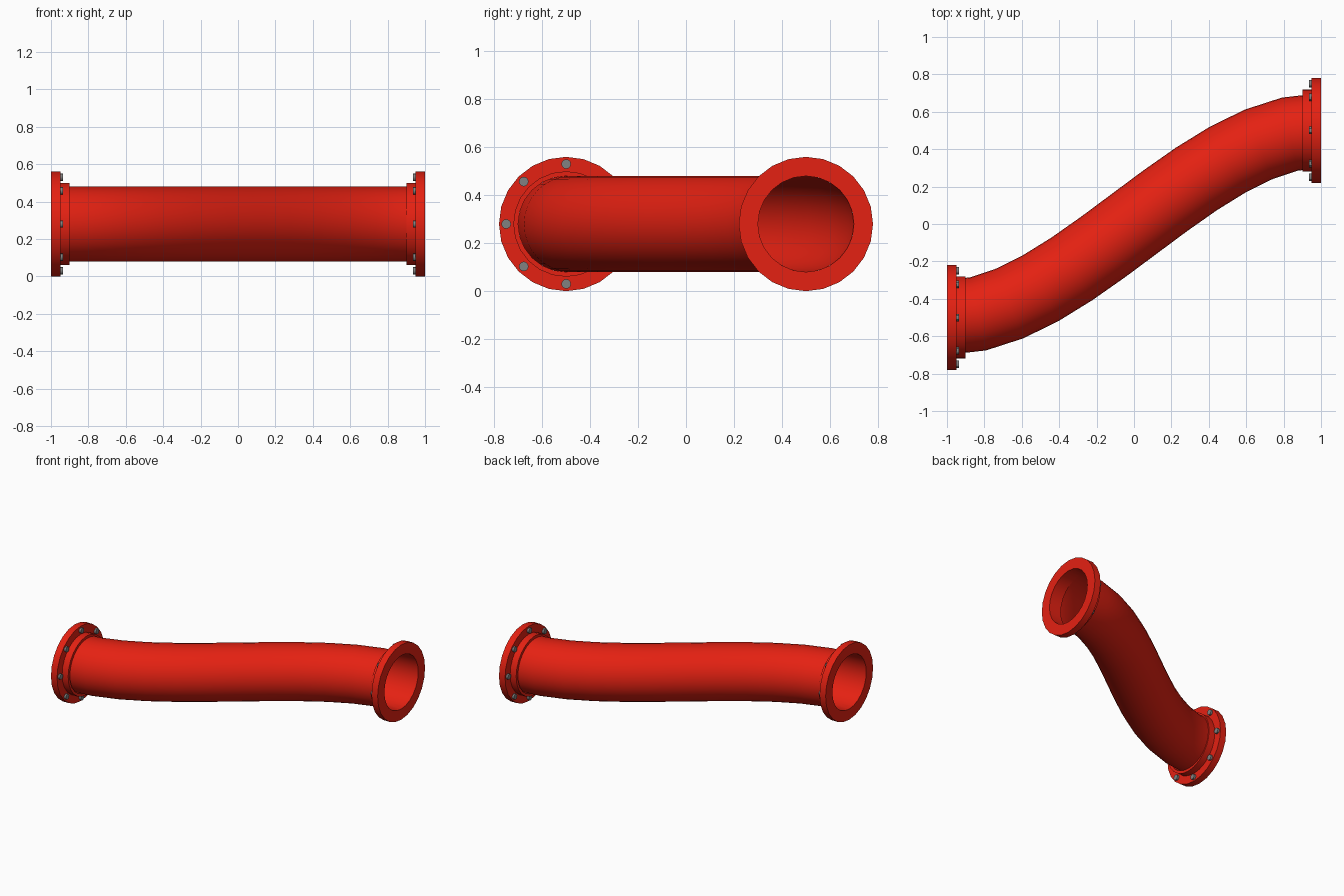
import bpy, bmesh
from math import cos, sin, tau, radians

if "Cube" in bpy.data.objects:
    bpy.data.objects.remove(bpy.data.objects["Cube"])

ZC = 0.28          # height of the pipe axis
R = 0.20           # pipe radius


def material(name, rgb):
    m = bpy.data.materials.new(name)
    m.diffuse_color = (*rgb, 1)
    m.use_nodes = True
    m.node_tree.nodes["Principled BSDF"].inputs["Base Color"].default_value = m.diffuse_color
    return m


RED = material("red_paint", (0.78, 0.015, 0.006))
STEEL = material("bolt_steel", (0.22, 0.22, 0.22))


def smooth(obj):
    bpy.ops.object.select_all(action='DESELECT')
    obj.select_set(True)
    bpy.context.view_layer.objects.active = obj
    bpy.ops.object.shade_smooth_by_angle(angle=radians(30))


def lathe_x(name, profile, y, sides, mat):
    """Sweep a closed (x, radius) profile around the pipe axis."""
    bm = bmesh.new()
    rings = []
    for i in range(sides):
        a = tau * i / sides
        rings.append([bm.verts.new((x, y + r * sin(a), ZC + r * cos(a))) for x, r in profile])
    n = len(profile)
    for i in range(sides):
        p, q = rings[i], rings[(i + 1) % sides]
        for j in range(n):
            k = (j + 1) % n
            bm.faces.new((p[j], p[k], q[k], q[j]))
    bmesh.ops.recalc_face_normals(bm, faces=bm.faces)
    me = bpy.data.meshes.new(name)
    bm.to_mesh(me)
    bm.free()
    obj = bpy.data.objects.new(name, me)
    bpy.context.collection.objects.link(obj)
    me.materials.append(mat)
    smooth(obj)


# S-shaped pipe: a bevelled bezier with level ends
cu = bpy.data.curves.new("pipe", 'CURVE')
cu.dimensions = '3D'
cu.bevel_depth = R
cu.bevel_resolution = 14
cu.resolution_u = 12
sp = cu.splines.new('BEZIER')
sp.bezier_points.add(1)
for bp, s in zip(sp.bezier_points, (-1, 1)):
    bp.handle_left_type = bp.handle_right_type = 'FREE'
    bp.co = (s, s * 0.5, ZC)
    bp.handle_left = (s - 2 / 3, s * 0.5, ZC)
    bp.handle_right = (s + 2 / 3, s * 0.5, ZC)
cu.materials.append(RED)
pipe = bpy.data.objects.new("pipe", cu)
bpy.context.collection.objects.link(pipe)
bpy.ops.object.select_all(action='DESELECT')
pipe.select_set(True)
bpy.context.view_layer.objects.active = pipe
bpy.ops.object.convert(target='MESH')
smooth(bpy.context.view_layer.objects.active)

# Flange, collar and eight bolts at each end
for s, side in ((-1, "left"), (1, "right")):
    y = s * 0.5
    lathe_x(f"{side}_flange", [(s, R), (s, 0.28), (s * 0.95, 0.28), (s * 0.95, R)], y, 24, RED)
    lathe_x(f"{side}_collar", [(s * 0.95, R), (s * 0.95, 0.22), (s * 0.9, 0.22), (s * 0.9, R)], y, 24, RED)
    for i in range(8):
        a = tau * i / 8
        bpy.ops.mesh.primitive_cylinder_add(
            vertices=12, radius=0.02, depth=0.03, rotation=(0, radians(90), 0),
            location=(s * 0.95, y + 0.25 * sin(a), ZC + 0.25 * cos(a)))
        bolt = bpy.context.object
        bolt.name = f"{side}_bolt_{i + 1}"
        bolt.data.materials.append(STEEL)
        smooth(bolt)
